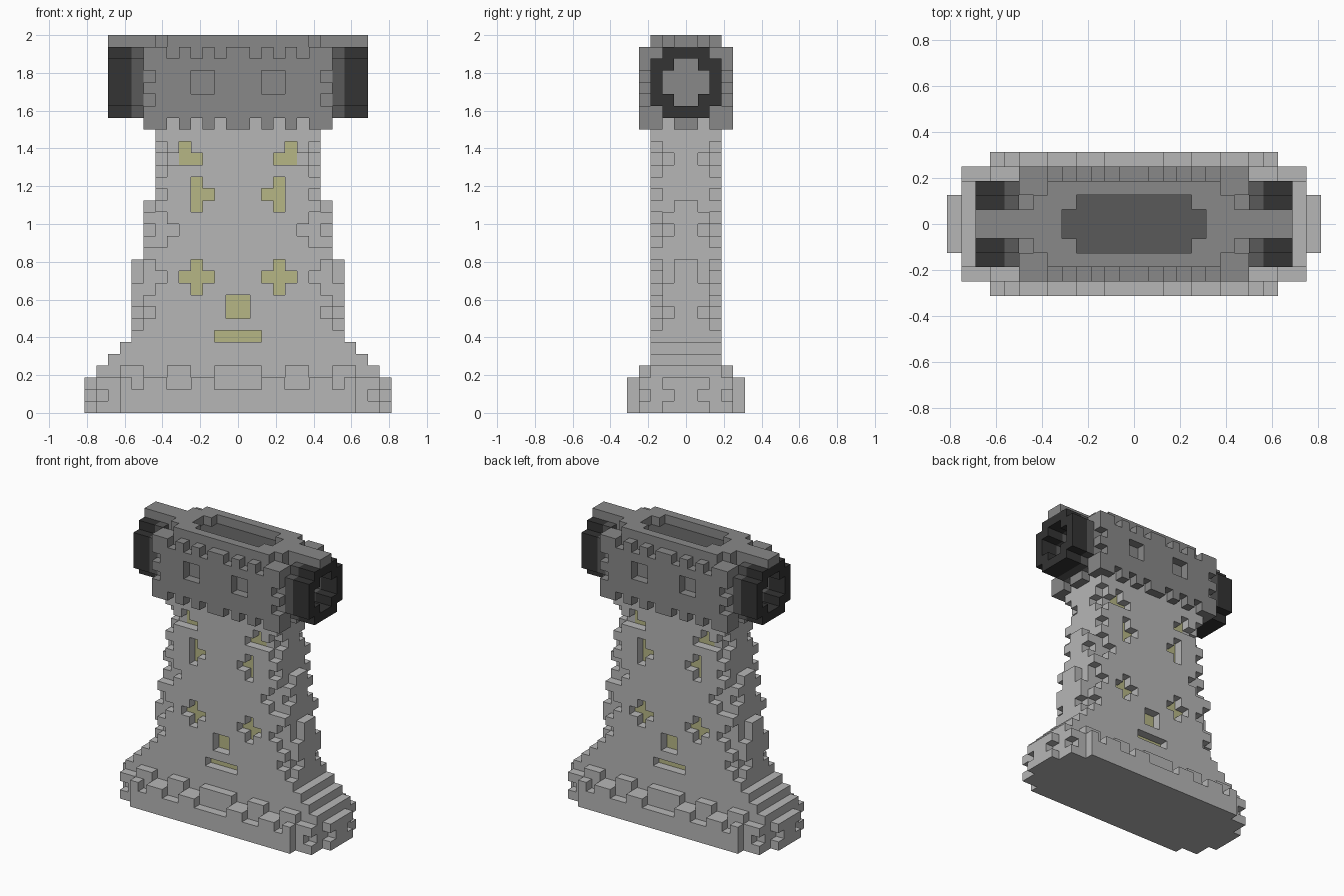
import bpy, bmesh
from mathutils import Vector

cube = bpy.data.objects.get("Cube")
if cube:
    bpy.data.objects.remove(cube)

U = 1 / 16          # size of one block
grid = {}           # one quarter of the tower: (x, y, z) -> part name


def box(part, x, y, z):
    """Fill a range of blocks with a part; part None carves them away."""
    for i in range(*x):
        for j in range(*y):
            for k in range(*z):
                if part:
                    grid[i, j, k] = part
                else:
                    grid.pop((i, j, k), None)


def material(name, r, g, b):
    m = bpy.data.materials.new(name)
    m.use_nodes = True
    m.diffuse_color = (r, g, b, 1)
    m.node_tree.nodes["Principled BSDF"].inputs["Base Color"].default_value = (r, g, b, 1)
    return m


light = material("light stone", 0.47, 0.47, 0.47)
mid = material("mid grey stone", 0.25, 0.25, 0.25)
slate = material("slate grey", 0.10, 0.10, 0.10)
dark = material("dark grey", 0.033, 0.033, 0.033)
yellow = material("pale yellow", 0.47, 0.47, 0.235)

# Base: stepped plinth with toothed courses
box("base", (0, 12), (0, 4), (0, 3))
box("base", (0, 12), (0, 3), (3, 4))
box("base", (0, 10), (4, 5), (0, 2))
box("base", (12, 13), (0, 2), (0, 3))
box(None, (12, 13), (1, 2), (1, 2))
box(None, (11, 12), (3, 4), (1, 2))
for a in (0, 4, 8):
    box("base", (a, a + 2), (3, 4), (3, 4))
for a in (2, 6):
    box("base", (a, a + 2), (4, 5), (2, 3))
box("base", (9, 10), (4, 5), (2, 3))

# Shaft: steps and three narrowing tiers
for half, z0, z1 in ((11, 4, 5), (10, 5, 6), (9, 6, 13), (8, 13, 18), (7, 18, 25)):
    box("shaft", (0, half), (0, 3), (z0, z1))

# Notched corner stones: (outer x, bottom, top, middle row, front depth)
for half, z0, z1, zm, depth in ((9, 7, 10, 8, 1), (9, 10, 13, 11, 2),
                                (8, 14, 17, 15, 2), (7, 20, 23, 21, 1)):
    for k in range(z0, z1):
        wide = k == zm
        box(None, (half - depth - wide, half), (2, 3), (k, k + 1))
        if wide:
            box(None, (half - 1, half), (1, 3), (k, k + 1))
box(None, (8, 9), (1, 3), (12, 13))
box(None, (7, 8), (1, 3), (17, 18))
box(None, (6, 7), (2, 3), (18, 19))

# Shaft windows, one block deep with coloured panes
for x, z in (((4, 5), (21, 23)), ((3, 4), (21, 22)), ((3, 4), (17, 20)),
             ((2, 3), (18, 19)), ((3, 4), (10, 13)), ((2, 5), (11, 12)),
             ((0, 1), (8, 10)), ((0, 2), (6, 7))):
    box(None, x, (2, 3), z)
    box("window_panes", x, (1, 2), z)

# Head: core, outer shell with teeth on both edges
box("head", (0, 7), (0, 3), (25, 31))
box("head", (0, 8), (3, 4), (25, 30))
box("head", (7, 8), (0, 4), (25, 30))
for z in ((24, 25), (30, 31)):
    for a, b in ((0, 1), (2, 3), (4, 5), (6, 8)):
        box("head", (a, b), (3, 4), z)
    for a, b in ((0, 1), (2, 4)):
        box("head", (7, 8), (a, b), z)
for z in ((26, 27), (28, 29)):
    box(None, (7, 8), (3, 4), z)
box(None, (2, 4), (3, 4), (27, 29))

# Roof slab with a rib along the top and a shallow basin
box("roof", (0, 6), (0, 3), (31, 32))
box("roof", (6, 7), (0, 2), (31, 32))
box("roof", (7, 11), (0, 1), (31, 32))
for x, y in (((0, 4), (0, 2)), ((4, 5), (0, 1))):
    box(None, x, y, (31, 32))
    box("basin_floor", x, y, (30, 31))

# End tubes: octagonal rings with a cross-shaped bore
for part, x in (("tube_collars", (8, 9)), ("tube_ends", (9, 11))):
    box(part, x, (0, 2), (25, 31))
    box(part, x, (2, 3), (26, 30))
    box(None, x, (0, 2), (27, 29))
    box(None, x, (0, 1), (26, 30))

SIDES = [Vector(d) for d in ((1, 0, 0), (-1, 0, 0), (0, 1, 0),
                             (0, -1, 0), (0, 0, 1), (0, 0, -1))]


def build(part, mat):
    """Make the outer skin of a part and mirror it to all four quarters."""
    bm = bmesh.new()
    for cell, owner in grid.items():
        if owner != part:
            continue
        centre = Vector(cell) + Vector((0.5, 0.5, 0.5))
        for d in SIDES:
            n = tuple(int(c + e) for c, e in zip(cell, d))
            if n in grid or n[0] < 0 or n[1] < 0:
                continue
            s = Vector((d.y, d.z, d.x)) * 0.5
            t = d.cross(s)
            mid_pt = centre + d * 0.5
            bm.faces.new([bm.verts.new((mid_pt + p) * U)
                          for p in (-s - t, s - t, s + t, -s + t)])
    bmesh.ops.remove_doubles(bm, verts=bm.verts, dist=0.001)
    bmesh.ops.dissolve_limit(bm, angle_limit=0.01, verts=bm.verts, edges=bm.edges)
    mesh = bpy.data.meshes.new(part)
    bm.to_mesh(mesh)
    bm.free()
    mesh.materials.append(mat)
    obj = bpy.data.objects.new(part, mesh)
    bpy.context.collection.objects.link(obj)
    mirror = obj.modifiers.new("Mirror", "MIRROR")
    mirror.use_axis = (True, True, False)


for part, mat in (("base", light), ("shaft", light), ("window_panes", yellow),
                  ("head", mid), ("roof", mid), ("basin_floor", slate),
                  ("tube_collars", slate), ("tube_ends", dark)):
    build(part, mat)
